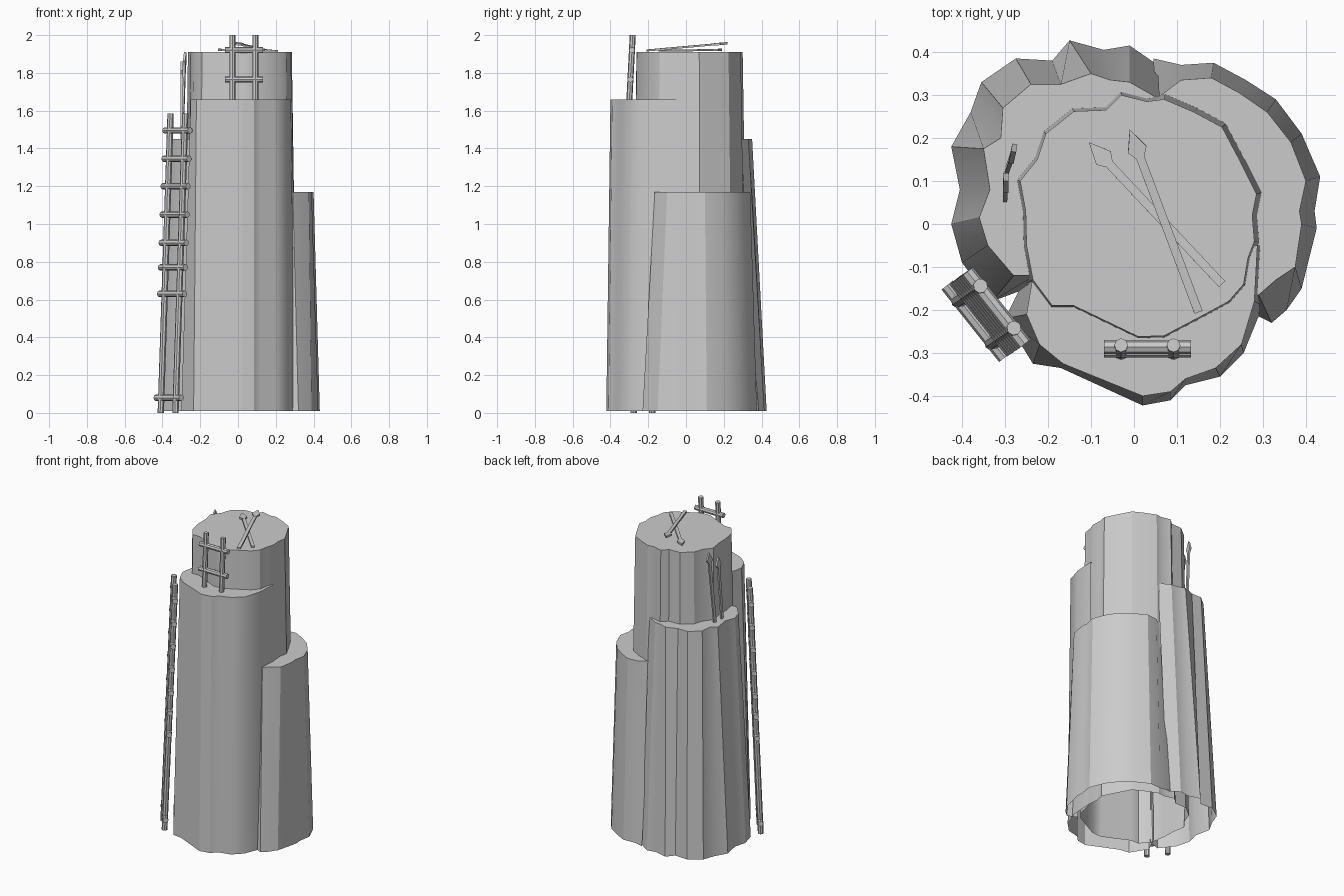
import bpy, bmesh, math
from mathutils import Vector

if "Cube" in bpy.data.objects:
    bpy.data.objects.remove(bpy.data.objects["Cube"])

def make(name, bm):
    bmesh.ops.recalc_face_normals(bm, faces=bm.faces)
    me = bpy.data.meshes.new(name)
    bm.to_mesh(me)
    bm.free()
    ob = bpy.data.objects.new(name, me)
    bpy.context.collection.objects.link(ob)
    return ob

def column(name, top, bottom, z, closed=False):
    """Tapered rock column: capped on top, open underneath."""
    bm = bmesh.new()
    t = [bm.verts.new((x, y, z)) for x, y in top]
    b = [bm.verts.new((x, y, 0.01)) for x, y in bottom]
    n = len(t)
    bm.faces.new(t)
    for i in range(n if closed else n - 1):
        j = (i + 1) % n
        bm.faces.new((b[i], b[j], t[j], t[i]))
    ob = make(name, bm)
    bpy.ops.object.select_all(action='DESELECT')
    ob.select_set(True)
    bpy.context.view_layer.objects.active = ob
    bpy.ops.object.shade_smooth_by_angle(angle=math.radians(30))
    return ob

def rod(bm, a, b, r, sides=8):
    a, b = Vector(a), Vector(b)
    d = b - a
    m = d.to_track_quat('Z', 'Y').to_matrix().to_4x4()
    m.translation = (a + b) / 2
    bmesh.ops.create_cone(bm, cap_ends=True, segments=sides, radius1=r,
                          radius2=r, depth=d.length, matrix=m)

def ladder(name, foot, head, across, gap, overhang, rungs, r):
    """Two round rails with rungs at the given heights."""
    bm = bmesh.new()
    foot, head, u = Vector(foot), Vector(head), Vector(across).normalized()
    for s in (-1, 1):
        rod(bm, foot + u * s * gap / 2, head + u * s * gap / 2, r)
    for z in rungs:
        c = foot.lerp(head, (z - foot.z) / (head.z - foot.z))
        h = u * (gap / 2 + overhang)
        rod(bm, c - h, c + h, r)
    return make(name, bm)

def spear(name, butt, tip, across, w=0.01, t=0.005):
    """Flat shaft with a diamond head."""
    bm = bmesh.new()
    butt, tip = Vector(butt), Vector(tip)
    d = (tip - butt).normalized()
    u = (Vector(across) - d * d.dot(Vector(across))).normalized()
    n = d.cross(u) * t
    neck = tip - d * 0.085
    def slab(pts, n):
        lo = [bm.verts.new(p - n) for p in pts]
        hi = [bm.verts.new(p + n) for p in pts]
        bm.faces.new(lo)
        bm.faces.new(hi)
        for i in range(4):
            j = (i + 1) % 4
            bm.faces.new((lo[i], lo[j], hi[j], hi[i]))
    e = neck + d * 0.03
    slab([butt - u * w, butt + u * w, e + u * w, e - u * w], n)
    mid = tip - d * 0.05
    slab([neck, mid + u * 0.023, tip, mid - u * 0.023], n * 1.2)
    return make(name, bm)

# central rock column
core = [(.285, .07), (.25, .14), (.205, .225), (.14, .26), (.07, .29), (.03, .285),
        (-.03, .30), (-.065, .265), (-.14, .262), (-.205, .21), (-.225, .15),
        (-.265, .10), (-.252, .03), (-.25, -.05), (-.235, -.13), (-.19, -.19),
        (-.14, -.19), (.01, -.262), (.07, -.26), (.165, -.21), (.22, -.18),
        (.255, -.14), (.265, -.08), (.28, -.04), (.275, .02)]
column("central_column", core, [(x * 1.1, y * 1.1) for x, y in core], 1.91, True)

# front ledge column
column("front_column",
       [(-.235, -.12), (-.25, -.21), (-.22, -.28), (-.165, -.325), (.02, -.40), (.085, -.39),
        (.12, -.36), (.19, -.335), (.25, -.28), (.28, -.18), (.287, -.05)],
       [(-.25, -.12), (-.30, -.22), (-.235, -.325), (-.17, -.335), (.02, -.422), (.085, -.41),
        (.12, -.375), (.20, -.355), (.255, -.30), (.30, -.19), (.308, -.05)], 1.66)

# right ledge column
column("right_column",
       [(.26, -.17), (.29, -.165), (.33, -.13), (.375, -.10), (.39, 0), (.385, .03), (.40, .10),
        (.365, .19), (.31, .26), (.245, .305), (.18, .34), (.11, .335), (.05, .29)],
       [(.26, -.20), (.32, -.23), (.355, -.20), (.39, -.15), (.425, -.01), (.42, .03), (.433, .11),
        (.39, .21), (.33, .29), (.26, .335), (.185, .375), (.11, .37), (.045, .385)], 1.17)

# back left ledge column
column("back_column",
       [(.06, .29), (-.01, .33), (-.055, .335), (-.10, .35), (-.17, .325), (-.24, .325),
        (-.305, .27), (-.31, .20), (-.35, .175), (-.335, .08), (-.36, .015),
        (-.34, -.05), (-.28, -.12), (-.23, -.12)],
       [(.055, .37), (-.01, .415), (-.07, .405), (-.15, .427), (-.19, .38), (-.275, .385),
        (-.355, .33), (-.38, .26), (-.425, .18), (-.405, .08), (-.425, 0),
        (-.40, -.09), (-.33, -.18), (-.25, -.15)], 1.45)

# long leaning ladder and short upper ladder
ladder("long_ladder", (-.37, -.228, 0), (-.318, -.193, 1.585), (.62, -.78, 0), .125, .045,
       [.08, .63, .77, .90, 1.05, 1.20, 1.345, 1.495], .017)
ladder("short_ladder", (.031, -.30, 1.655), (.031, -.282, 2.0), (1, 0, 0), .122, .04,
       [1.765, 1.92], .016)

# crossed spears lying on the summit
spear("top_spear_lower", (.205, -.14, 1.917), (-.105, .19, 1.922), (1, 1, 0))
spear("top_spear_upper", (.15, -.205, 1.919), (-.01, .22, 1.957), (1, .4, 0))

# spears leaning on the back ledge
spear("leaning_spear_a", (-.30, .06, 1.44), (-.298, .10, 1.86), (0, 1, 0))
spear("leaning_spear_b", (-.295, .125, 1.44), (-.28, .168, 1.91), (.2, 1, 0))
